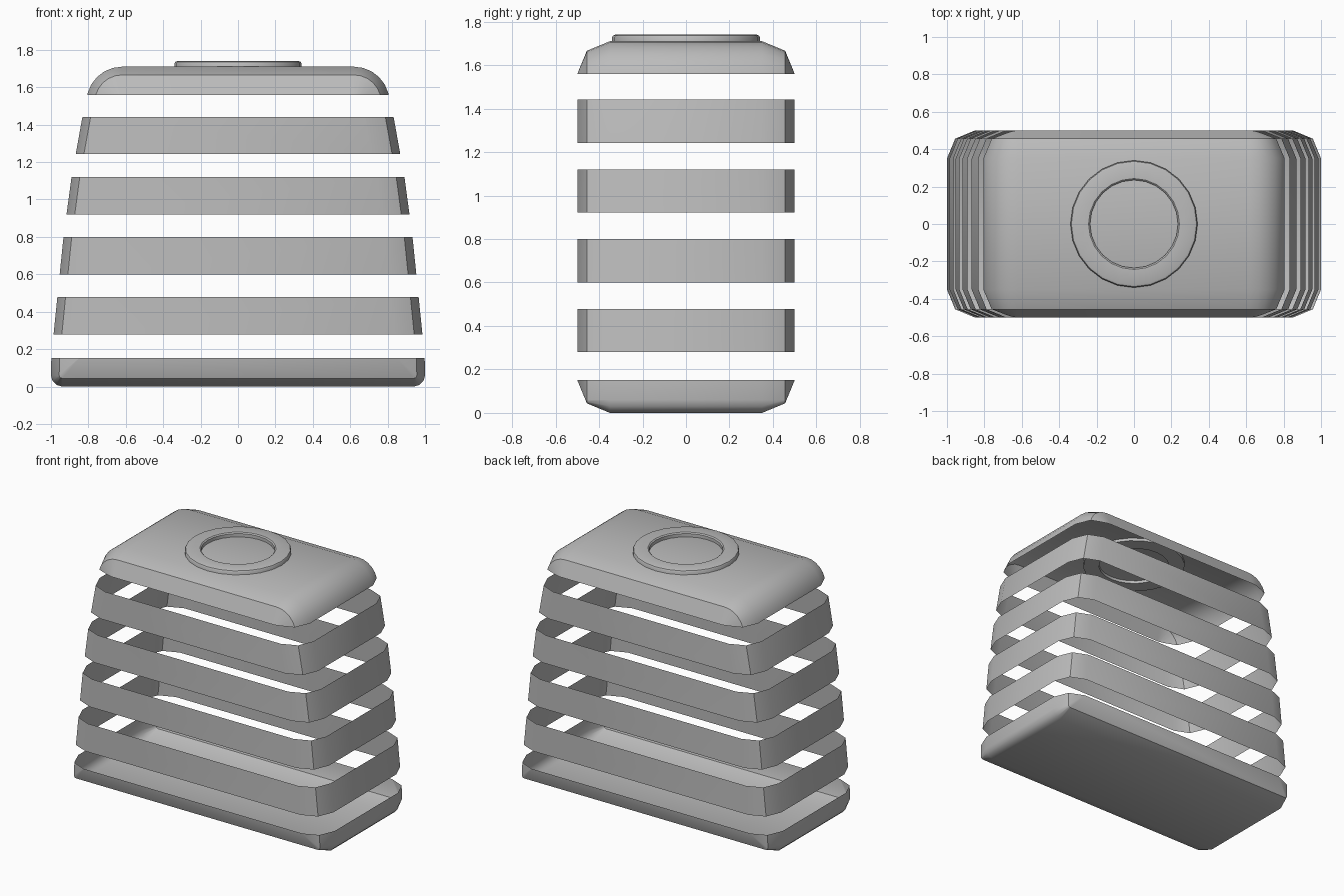
import bpy, bmesh, math

default = bpy.data.objects.get("Cube")
if default:
    bpy.data.objects.remove(default)

# Single grey material
grey = bpy.data.materials.new("plain_grey")
grey.use_nodes = True
COLOUR = (0.5, 0.5, 0.5, 1)
grey.diffuse_color = COLOUR
grey.node_tree.nodes["Principled BSDF"].inputs["Base Color"].default_value = COLOUR

HEIGHT = 1.71
BEVEL = 0.15
SIDE = [(0.998, 0.16), (0.966, 0.478), (0.933, 0.8), (0.89, 1.12), (0.832, 1.44)]


def arc(cx, cz, r, start, end, steps):
    angles = [math.radians(start + (end - start) * i / steps) for i in range(steps + 1)]
    return [(cx + r * math.cos(a), cz + r * math.sin(a)) for a in angles]


def outline(inset):
    """Closed x-z outline of the tapered body, moved inwards by inset."""
    corner = max(0.06, inset)
    half = arc(1 - corner, corner, corner - inset, -90, 0, 3)
    half += [(x - inset, z) for x, z in SIDE]
    half += arc(0.62, HEIGHT - 0.19, 0.19 - inset, 15, 90, 5)
    return half + [(-x, z) for x, z in reversed(half)]


def finish(name, bm):
    """Smooth shading with sharp creases, then link the object."""
    for f in bm.faces:
        f.smooth = True
    for e in bm.edges:
        if len(e.link_faces) == 2:
            e.smooth = e.calc_face_angle() < math.radians(35)
    mesh = bpy.data.meshes.new(name)
    bm.to_mesh(mesh)
    bm.free()
    mesh.materials.append(grey)
    obj = bpy.data.objects.new(name, mesh)
    bpy.context.collection.objects.link(obj)


def body_slice(name, low=None, high=None):
    """Loft the rounded body front to back and keep one height range."""
    bm = bmesh.new()
    soft = BEVEL * (1 - math.cos(math.pi / 4))
    stations = [(-0.5, BEVEL), (soft - 0.5, soft), (BEVEL - 0.5, 0)]
    stations += [(-y, d) for y, d in reversed(stations)]
    rings = [[bm.verts.new((x, y, z)) for x, z in outline(d)] for y, d in stations]
    for a, b in zip(rings, rings[1:]):
        for i in range(len(a)):
            bm.faces.new((a[i - 1], a[i], b[i], b[i - 1]))
    bm.faces.new(rings[0])
    bm.faces.new(rings[-1])
    bmesh.ops.remove_doubles(bm, verts=bm.verts, dist=0.0005)
    bmesh.ops.recalc_face_normals(bm, faces=bm.faces)
    for z, above in ((low, False), (high, True)):
        if z is not None:
            bmesh.ops.bisect_plane(bm, geom=bm.verts[:] + bm.edges[:] + bm.faces[:],
                                   plane_co=(0, 0, z), plane_no=(0, 0, 1), dist=0.0001,
                                   clear_inner=not above, clear_outer=above)
    finish(name, bm)


# Base tray, four open bands and the rounded cap
body_slice("base_tray", high=0.152)
for i in range(4):
    start = 0.279 + 0.321 * i
    body_slice(f"band_{i + 1}", start, start + 0.199)
body_slice("top_cap", low=1.56)

# Raised ring set into the cap
bm = bmesh.new()
section = [(0.235, 1.69), (0.235, 1.733), (0.243, 1.74), (0.325, 1.74),
           (0.335, 1.736), (0.34, 1.728), (0.34, 1.69)]
verts = [bm.verts.new((r, 0, z)) for r, z in section]
edges = [bm.edges.new((verts[i - 1], verts[i])) for i in range(len(verts))]
bmesh.ops.spin(bm, geom=verts + edges, cent=(0, 0, 0), axis=(0, 0, 1),
               angle=math.tau, steps=24, use_merge=True)
bmesh.ops.remove_doubles(bm, verts=bm.verts, dist=0.0001)
bmesh.ops.recalc_face_normals(bm, faces=bm.faces)
finish("top_ring", bm)
